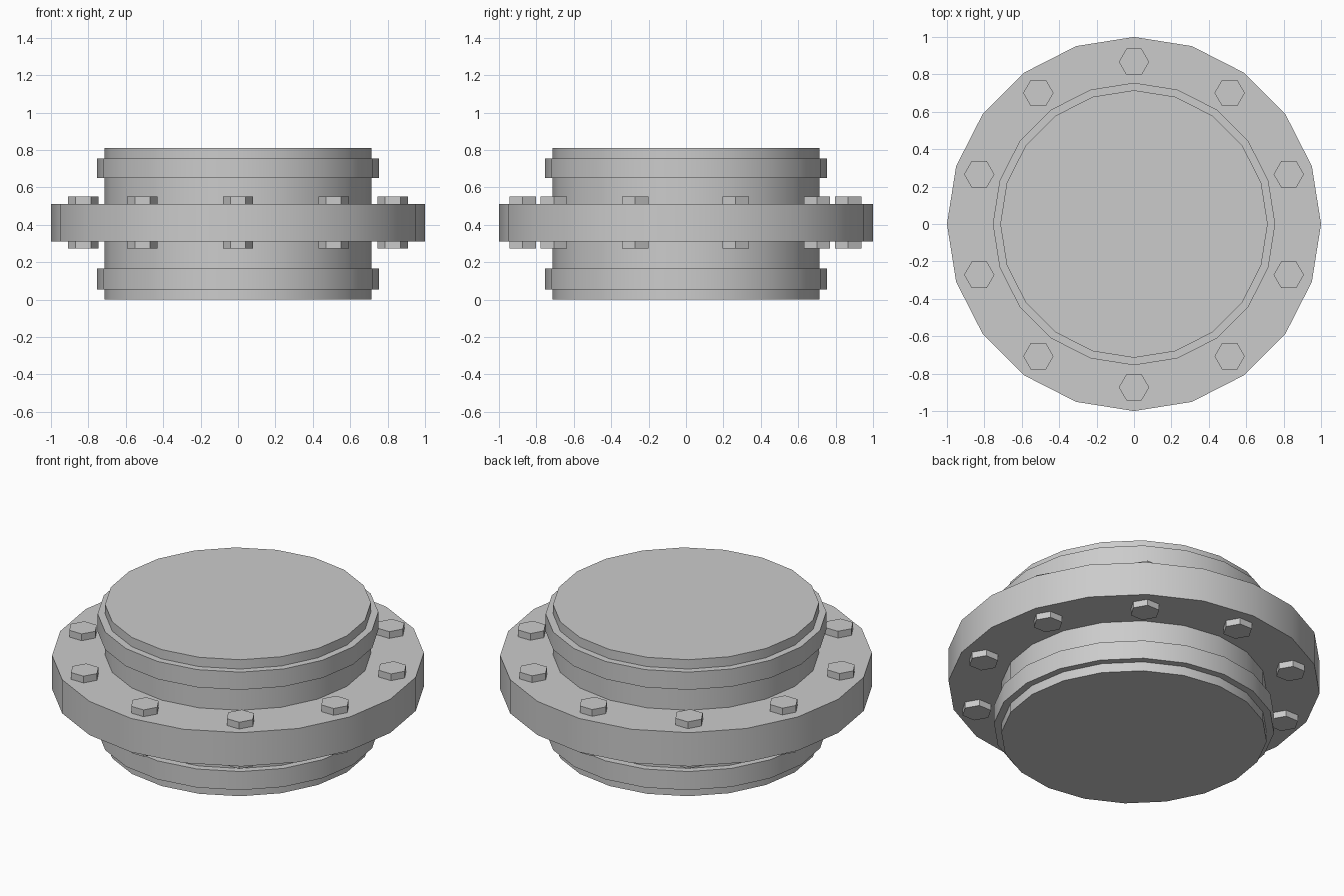
import bpy
from math import cos, sin, pi, radians

if "Cube" in bpy.data.objects:
    bpy.data.objects.remove(bpy.data.objects["Cube"])


def cylinder(name, radius, z0, z1, sides=20, x=0, y=0, turn=0, smooth=True):
    """Upright prism with its first corner on the +x axis (plus turn)."""
    bpy.ops.mesh.primitive_cylinder_add(
        vertices=sides, radius=radius, depth=z1 - z0,
        location=(x, y, (z0 + z1) / 2), rotation=(0, 0, turn))
    obj = bpy.context.object
    obj.name = name
    if smooth:
        bpy.ops.object.shade_smooth_by_angle(angle=radians(30))
    return obj


# Capped pipe running the full height
cylinder("pipe", 0.715, 0.0, 0.81)

# Raised collars near both ends
cylinder("lower_collar", 0.755, 0.055, 0.165)
cylinder("upper_collar", 0.755, 0.65, 0.755)

# Wide central flange
cylinder("flange", 1.0, 0.31, 0.51)

# Ring of hexagonal bolts, a head above and a nut below the flange
for i in range(10):
    a = pi / 2 + i * pi / 5
    x, y = 0.87 * cos(a), 0.87 * sin(a) - 0.003
    for name, z0, z1 in (("bolt_head", 0.51, 0.55), ("bolt_nut", 0.273, 0.31)):
        # first corner of the primitive lies on +y, so turn it to point along x
        cylinder(f"{name}_{i + 1}", 0.081, z0, z1, 6, x, y, pi / 2, False)
